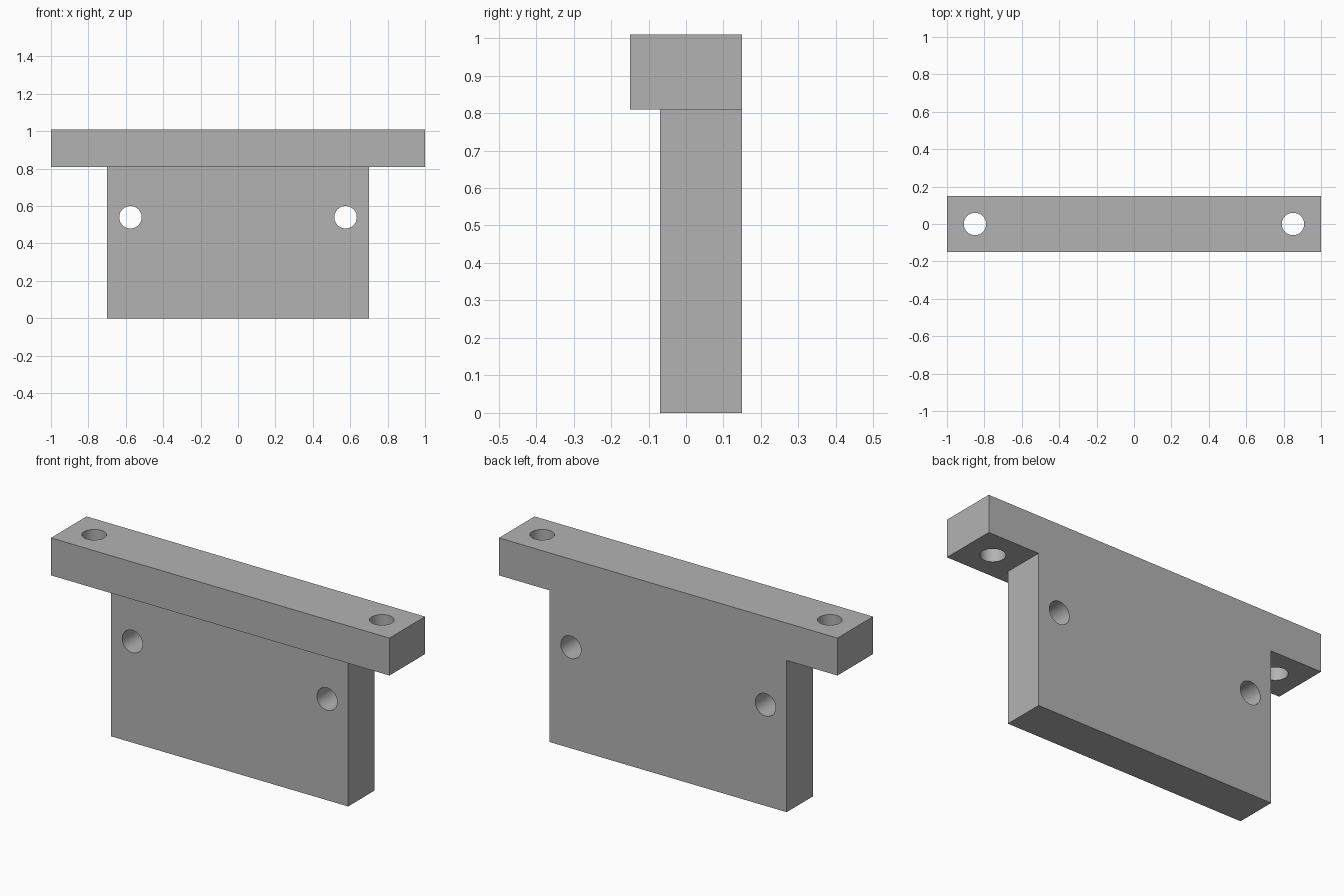
import bpy
import math
from mathutils import Vector

cube = bpy.data.objects.get("Cube")
if cube:
    bpy.data.objects.remove(cube, do_unlink=True)

# Single plain grey
grey = bpy.data.materials.new("plain_grey")
grey.use_nodes = True
colour = (0.45, 0.45, 0.45, 1)
grey.diffuse_color = colour
grey.node_tree.nodes["Principled BSDF"].inputs["Base Color"].default_value = colour


def box(name, low, high):
    low, high = Vector(low), Vector(high)
    bpy.ops.mesh.primitive_cube_add(size=1)
    obj = bpy.context.object
    obj.name = name
    for v in obj.data.vertices:
        v.co = (low + high) / 2 + v.co * (high - low)
    obj.data.materials.append(grey)
    return obj


def hole_cutter(name, location, tilt):
    bpy.ops.mesh.primitive_cylinder_add(
        vertices=48, radius=0.06, depth=0.6, location=location, rotation=(tilt, 0, 0))
    obj = bpy.context.object
    obj.name = name
    obj.data.materials.append(grey)
    # Smooth walls, flat caps
    for p in obj.data.polygons:
        p.use_smooth = len(p.vertices) == 4
    obj.hide_render = True
    return obj


def combine(target, tool, operation):
    mod = target.modifiers.new(tool.name, 'BOOLEAN')
    mod.operation = operation
    mod.solver = 'EXACT'
    mod.object = tool


# Upright plate merged with the top bar, flush at the back
bracket = box("mounting_bracket", (-0.7, -0.07, 0), (0.7, 0.15, 0.9))
bar = box("top_bar", (-1, -0.15, 0.81), (1, 0.15, 1.01))
combine(bracket, bar, 'UNION')
tools = [bar]

# Mirrored holes: through the plate and down through the bar ends
for side, sign in (("left", 1), ("right", -1)):
    for name, place, tilt in (
            ("plate_hole", (sign * 0.575, 0.04, 0.54), math.pi / 2),
            ("bar_hole", (sign * 0.85, 0, 0.91), 0)):
        cutter = hole_cutter(side + "_" + name, place, tilt)
        combine(bracket, cutter, 'DIFFERENCE')
        tools.append(cutter)

# Bake the solid and drop the helpers
bpy.context.view_layer.update()
solid = bpy.data.meshes.new_from_object(
    bracket.evaluated_get(bpy.context.evaluated_depsgraph_get()))
bracket.modifiers.clear()
bracket.data = solid
solid.name = "mounting_bracket"
for tool in tools:
    bpy.data.objects.remove(tool, do_unlink=True)
